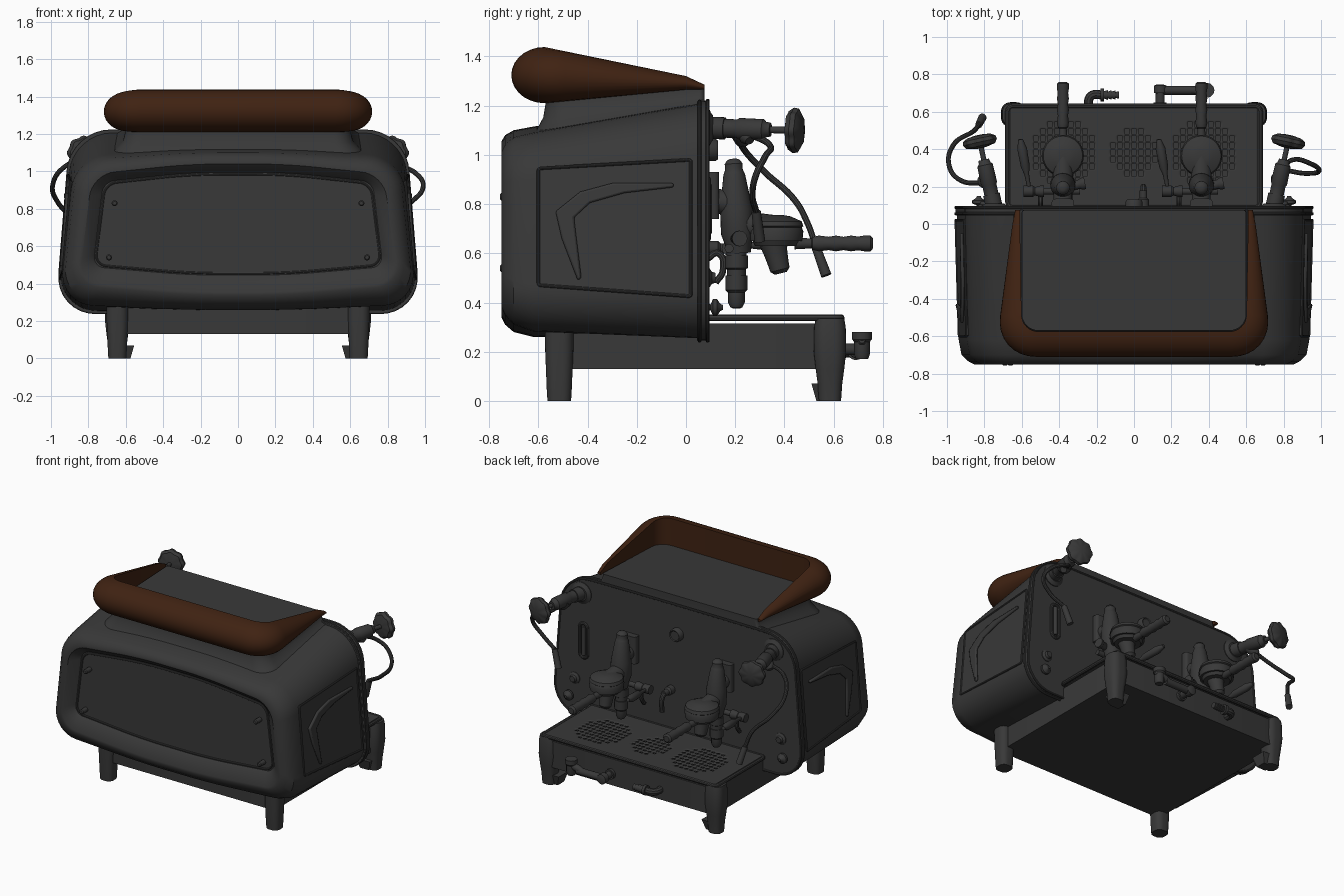
import bpy, bmesh, math
from mathutils import Vector as V

if "Cube" in bpy.data.objects:
    bpy.data.objects.remove(bpy.data.objects["Cube"])


def make(name, verts, faces):
    me = bpy.data.meshes.new(name)
    me.from_pydata([tuple(v) for v in verts], [], faces)
    bm = bmesh.new()
    bm.from_mesh(me)
    bmesh.ops.recalc_face_normals(bm, faces=bm.faces)
    bm.to_mesh(me)
    bm.free()
    ob = bpy.data.objects.new(name, me)
    bpy.context.collection.objects.link(ob)
    return ob


def loft(name, rings):
    n = len(rings[0])
    faces = [(k*n+i, k*n+(i+1) % n, (k+1)*n+(i+1) % n, (k+1)*n+i)
             for k in range(len(rings)-1) for i in range(n)]
    faces += [tuple(range(n)), tuple(range((len(rings)-1)*n, len(rings)*n))]
    return make(name, [p for r in rings for p in r], faces)


def lathe(name, base, axis, prof, seg=24):
    q = V(axis).to_track_quat('Z', 'Y')
    return loft(name, [[V(base) + q @ V((r*math.cos(a), r*math.sin(a), d))
                        for a in (2*math.pi*i/seg for i in range(seg))] for d, r in prof])


def rod(name, a, b, r, r2=None, seg=20):
    d = V(b) - V(a)
    return lathe(name, a, d, [(0, r), (d.length, r2 or r)], seg)


def tube(name, pts, r, closed=False, smooth=True):
    cu = bpy.data.curves.new(name, 'CURVE')
    cu.dimensions, cu.bevel_depth, cu.bevel_resolution = '3D', r, 3
    cu.use_fill_caps = True
    sp = cu.splines.new('BEZIER' if smooth else 'POLY')
    if smooth:
        sp.bezier_points.add(len(pts)-1)
        for b, p in zip(sp.bezier_points, pts):
            b.co, b.handle_left_type, b.handle_right_type = p, 'AUTO', 'AUTO'
    else:
        sp.points.add(len(pts)-1)
        for b, p in zip(sp.points, pts):
            b.co = (*p, 1)
    sp.use_cyclic_u = closed
    ob = bpy.data.objects.new(name, cu)
    bpy.context.collection.objects.link(ob)
    return ob


def rounded(corners, closed=True, n=8):
    """Polygon of (x, y, radius) corners with arcs at the corners."""
    out, m, w = [], len(corners), 0.72
    for i, (x, y, r) in enumerate(corners):
        p = V((x, y))
        if r == 0 or (not closed and i in (0, m-1)):
            out.append(p)
            continue
        a, b = V(corners[i-1][:2]), V(corners[(i+1) % m][:2])
        a, b = p + (a-p).normalized()*r, p + (b-p).normalized()*r
        for k in range(n+1):
            t = k/n
            u, v, c = (1-t)**2, 2*w*t*(1-t), t*t
            out.append((a*u + p*v + b*c)/(u+v+c))
    return out


def rect(x0, x1, y0, y1, r, n=4):
    return rounded([(x0, y0, r), (x1, y0, r), (x1, y1, r), (x0, y1, r)], n=n)


def box(name, x0, x1, y0, y1, z0, z1, r=0.02):
    return loft(name, [[V((p.x, p.y, z)) for p in rect(x0, x1, y0, y1, r)] for z in (z0, z1)])


# body shell: rounded trapezoid sections along y, ending in a recessed back panel
def section(y, wb, wt, zbm, zbc, ztc, ztm, r):
    return [V((p.x, y, p.y)) for p in rounded([
        (-wb, zbc, r), (-.25, zbm, .15), (.25, zbm, .15), (wb, zbc, r),
        (wt, ztc, r), (.25, ztm, .15), (-.25, ztm, .15), (-wt, ztc, r)])]


loft("body_shell", [section(*s) for s in (
    (.05, .965, .885, .255, .255, 1.205, 1.21, .21), (-.62, .955, .875, .26, .29, 1.08, 1.115, .18),
    (-.70, .94, .86, .28, .32, 1.06, 1.10, .17), (-.735, .90, .83, .31, .36, 1.03, 1.08, .15),
    (-.75, .87, .80, .34, .39, 1.0, 1.055, .13), (-.75, .85, .78, .355, .405, .985, 1.04, .12),
    (-.715, .79, .735, .43, .475, .955, 1.005, .08), (-.70, .775, .72, .445, .49, .945, .995, .06))])
tube("back_panel_trim", section(-.702, .765, .71, .455, .50, .935, .985, .06), .006, True, False)
F = (.97, .892, .245, .245, 1.215, 1.22, .21)
loft("face_plate", [section(.045, *F), section(.09, *F)])
for y in (.055, .088):
    tube("face_plate_rim", section(y, *F), .008, True, False)
for s in (-1, 1):
    for x, z in ((.66, .83), (.69, .54)):
        lathe("panel_screw", (s*x, -.69, z), (0, -1, 0), [(0, .016), (.06, .016), (.066, .01)], 16)


# side panels with bent relief
def on_side(s, y, z, off):
    return V((s*(.965 - (z-.25)*.083 - (.05-y)*.022 + off), y, z))


quad = rounded([(-.6, .47, .01), (.02, .425, .01), (.02, .98, .01), (-.6, .945, .01)], n=4)
bend = [(-.05, .885), (-.3, .885), (-.43, .85), (-.53, .77), (-.505, .66), (-.44, .49),
        (-.425, .5), (-.445, .66), (-.455, .745), (-.39, .805), (-.25, .845), (-.05, .868)]
for s in (-1, 1):
    loft("side_panel", [[on_side(s, *p, o) for p in quad] for o in (-.03, .004)])
    tube("side_panel_frame", [on_side(s, *p, .003) for p in quad], .007, True, False)
    b = loft("side_relief", [[on_side(s, *p, o) for p in bend] for o in (0, .02)])
    m = b.modifiers.new("bevel", 'BEVEL')
    m.width, m.segments = .008, 2

# neck and cup tray floor
loft("top_neck", [[V((p.x, p.y, z + k*(p.y+.6))) for p in rounded(
    [(-w, y0, r), (w, y0, r), (w, .075, .02), (-w, .075, .02)])]
    for z, k, w, y0, r in ((1.06, .15, .69, -.63, .12), (1.115, .14, .645, -.60, .11),
                           (1.15, .11, .615, -.58, .1), (1.21, .08, .60, -.57, .09), (1.25, .04, .60, -.57, .09))])

# wooden cup rail: D-shaped section swept around a U
inner = rounded([(.61, .075, 0), (.61, 0, 0), (.60, -.575, .09), (-.60, -.575, .09), (-.61, 0, 0), (-.61, .075, 0)], False)
outer = rounded([(.635, .075, 0), (.65, 0, 0), (.745, -.71, .22), (-.745, -.71, .22), (-.65, 0, 0), (-.635, .075, 0)], False)
rings = []
for a, b in zip(inner, outer):
    t = min(1, max(0, -a.y/.575))
    top = 1.32 + .118*t if a.y <= 0 else 1.285
    bot = 1.265 - .055*t
    mid, h = (top+bot)/2, (top-bot)/2
    rings.append([V((*a.lerp(b, math.sin(q)), mid + h*math.cos(q)))
                  for q in (math.pi*i/14 for i in range(15))])
rail = loft("cup_rail", rings)

# base, legs and drip tray
box("base", -.66, .66, -.54, .63, .13, .315)
for s in (-1, 1):
    for name, y, prof in (("rear_leg", -.515, ((0, .048), (.05, .051), (.2, .057), (.3, .058))),
                          ("front_leg", .585, ((0, .045), (.07, .05), (.13, .058), (.2, .066), (.3, .064), (.335, .058)))):
        loft(name, [[V((s*.645+p.x, y+p.y, z)) for p in rect(-h, h, -h, h, h*.75, 6)] for z, h in prof])
    loft("front_foot", [[V((s*.61+a*h, .565+b*h, z)) for a, b in ((-1, -1), (1, -1), (1, 1), (-1, 1))]
                        for z, h in ((0, .035), (.07, .055))])
# grate: square holes inside three circles, wide hole columns and thin bars
hole_w, bar = .026, .0115
nx, ny = 71, 29


def steps(n):
    out = [0]
    for i in range(n):
        out.append(out[-1] + (hole_w if i % 2 else bar))
    return out


xs, ys = [v - steps(nx)[-1]/2 for v in steps(nx)], [v + .095 for v in steps(ny)]
faces = []
for j in range(ny):
    for i in range(nx):
        x, y = (xs[i]+xs[i+1])/2, (ys[j]+ys[j+1])/2
        near = any(math.hypot(x-cx, y-.38) < r for cx, r in ((-.38, .175), (0, .125), (.37, .175)))
        if not (i % 2 and j % 2 and near):
            k = j*(nx+1)+i
            faces.append((k, k+1, k+nx+2, k+nx+1))
g = make("drip_grate", [(x, y, .342) for y in ys for x in xs], faces)
m = g.modifiers.new("thick", 'SOLIDIFY')
m.thickness, m.offset = .012, 0
tube("grate_rim", [V((p.x, p.y, .338)) for p in rect(-.675, .675, .09, .63, .03)], .014, True, False)

# brew groups with filter holders
for x in (-.38, .36):
    lathe("group_body", (x, .215, .60), (0, -.06, 1), [(0, .048), (.04, .055), (.08, .068), (.18, .066), (.32, .044),
          (.33, .04), (.34, .036), (.365, .036), (.38, .025), (.385, .012)])
    lathe("group_valve", (x, .205, .62), (0, 0, -1), [(0, .04), (.03, .04), (.03, .046), (.08, .046), (.085, .038),
          (.11, .038), (.11, .044), (.17, .044), (.18, .034), (.22, .034), (.24, .024), (.245, .012)], 12)
    box("group_mount", x-.06, x+.06, .08, .135, .74, .93)
    rod("group_flange", (x, .08, .82), (x, .2, .8), .05)
    rod("group_neck", (x, .2, .72), (x, .36, .70), .055)
    lathe("group_head", (x, .365, .63), (0, 0, 1), [(0, .085), (.02, .095), (.02, .108), (.06, .112), (.075, .105),
          (.08, .112), (.1, .105), (.12, .06), (.125, .03)], 32)
    lathe("filter_spout", (x, .355, .64), (0, .25, -1), [(0, .055), (.04, .048), (.07, .044), (.11, .04), (.125, .025)], 16)
    lathe("filter_handle", (x, .44, .64), (0, 1, 0), [(0, .024), (.07, .02), (.075, .026), (.1, .032), (.14, .027),
          (.17, .032), (.2, .027), (.23, .032), (.26, .028), (.29, .033), (.31, .032), (.32, .02)])
    # side valve and lever
    rod("lever_axle", (x-.2, .175, .62), (x+.09, .175, .62), .018)
    lathe("lever_hub", (x-.21, .175, .62), (1, 0, 0), [(0, .03), (.05, .03), (.06, .022), (.09, .03), (.11, .03)], 12)
    lathe("lever_handle", (x-.18, .19, .62), (-.18, 1, .15), [(0, .01), (.08, .013), (.12, .024), (.22, .026), (.27, .012)], 16)
    tube("lever_link", [(x-.12, .09, .58), (x-.12, .13, .6), (x-.12, .15, .53), (x-.12, .12, .48)], .014)
    lathe("group_side_knob", (x+.05, .205, .66), (1, .2, 0), [(0, .025), (.04, .025), (.05, .032), (.07, .032)], 12)

# steam valves, knobs and wands
wands = {-1: [(-.79, .22, 1.08), (-.92, .23, 1.03), (-.99, .32, .93), (-.96, .43, .83), (-.86, .495, .72), (-.83, .53, .62)],
         1: [(.77, .24, 1.09), (.84, .34, 1.04), (.95, .32, .99), (.99, .285, .92), (.93, .27, .84), (.82, .285, .77)]}
tips = {-1: (-.81, .57, .51), 1: (.78, .30, .65)}
for s in (-1, 1):
    ax = V((s*.22, 1, -.03))
    base = V((s*.745, .08, 1.11))
    lathe("steam_rosette", base, (0, 1, 0), [(0, .075), (.015, .075), (.022, .06), (.03, .05)], 28)
    lathe("steam_valve", base, ax, [(0, .045), (.08, .045), (.08, .038), (.13, .038), (.14, .044), (.24, .042),
          (.25, .032), (.27, .028), (.27, .014), (.34, .014)])
    q = ax.to_track_quat('Z', 'Y')
    loft("steam_knob", [[base + q @ V((r*w*math.cos(a), r*w*math.sin(a), d)) for a, w in (
        (math.pi*i/32, 1+.05*math.cos(math.pi*i/4)) for i in range(64))]
        for d, r in ((.335, .03), (.345, .075), (.365, .088), (.385, .085), (.40, .06), (.405, .02))])
    lathe("wand_joint", wands[s][0], (s*.5, .3, -.5), [(-.02, .034), (.03, .034), (.05, .02)], 16)
    tube("steam_wand", wands[s], .013)
    rod("wand_tip", wands[s][-1], tips[s], .019, .022, 14)
    lathe("wall_knob", (s*.83, .08, .38), (0, 1, 0), [(0, .02), (.02, .012), (.03, .035), (.045, .035), (.06, .014), (.07, .01)], 16)
    lathe("wall_boss", (s*.8, .08, .50), (0, 1, 0), [(0, .04), (.015, .04), (.025, .025), (.04, .02)], 20)

# fittings on the face plate: sight glass, gauge, water tap
tube("sight_glass_frame", [V((p.x, .09, p.y)) for p in rect(.70, .76, .66, .90, .03)], .012, True, False)
rod("sight_glass", (.73, .092, .68), (.73, .092, .88), .014)
lathe("gauge", (0, .08, 1.02), (0, 1, 0), [(0, .045), (.04, .045), (.05, .038), (.045, .032)], 24)
lathe("water_tap", (.05, .08, .62), (0, 1, 0), [(0, .03), (.05, .03), (.06, .02), (.1, .02)], 16)
tube("water_spout", [(.05, .16, .62), (.05, .19, .6), (.05, .195, .5)], .016)

# taps on the base front
lathe("drain_valve", (.14, .62, .21), (0, 1, 0), [(0, .035), (.03, .035), (.03, .024), (.08, .024), (.08, .034), (.12, .034), (.125, .02)], 12)
rod("drain_pipe", (.12, .715, .21), (.34, .715, .21), .024)
lathe("drain_cock", (.39, .715, .17), (0, 0, 1), [(0, .025), (.02, .032), (.07, .032), (.08, .04), (.11, .04)], 12)
lathe("drain_lever", (.28, .715, .21), (1, 0, .25), [(0, .014), (.06, .024), (.13, .024), (.15, .012)], 12)
tube("hose_elbow", [(-.24, .62, .2), (-.24, .67, .2), (-.22, .69, .2), (-.17, .69, .2)], .024)
lathe("hose_barb", (-.18, .69, .2), (1, 0, 0), [(0, .034), (.02, .034), (.02, .02), (.04, .026), (.04, .018),
      (.06, .025), (.06, .018), (.08, .024), (.08, .016), (.1, .02)], 16)

# convert tubes to meshes, colour and shade
bpy.context.view_layer.update()
for o in bpy.data.objects:
    o.select_set(o.type == 'CURVE')
    if o.type == 'CURVE':
        bpy.context.view_layer.objects.active = o
bpy.ops.object.convert(target='MESH')
wood, metal = bpy.data.materials.new("brown_wood"), bpy.data.materials.new("dark_metal")
wood.diffuse_color, metal.diffuse_color = (.05, .016, .006, 1), (.04, .04, .04, 1)
for o in bpy.data.objects:
    o.data.materials.append(wood if o == rail else metal)
bpy.ops.object.select_all(action='SELECT')
bpy.ops.object.shade_smooth_by_angle(angle=math.radians(35))

for m in bpy.data.materials:
    if m.users and not m.is_grease_pencil:
        m.use_nodes = True
        m.node_tree.nodes["Principled BSDF"].inputs["Base Color"].default_value = m.diffuse_color
